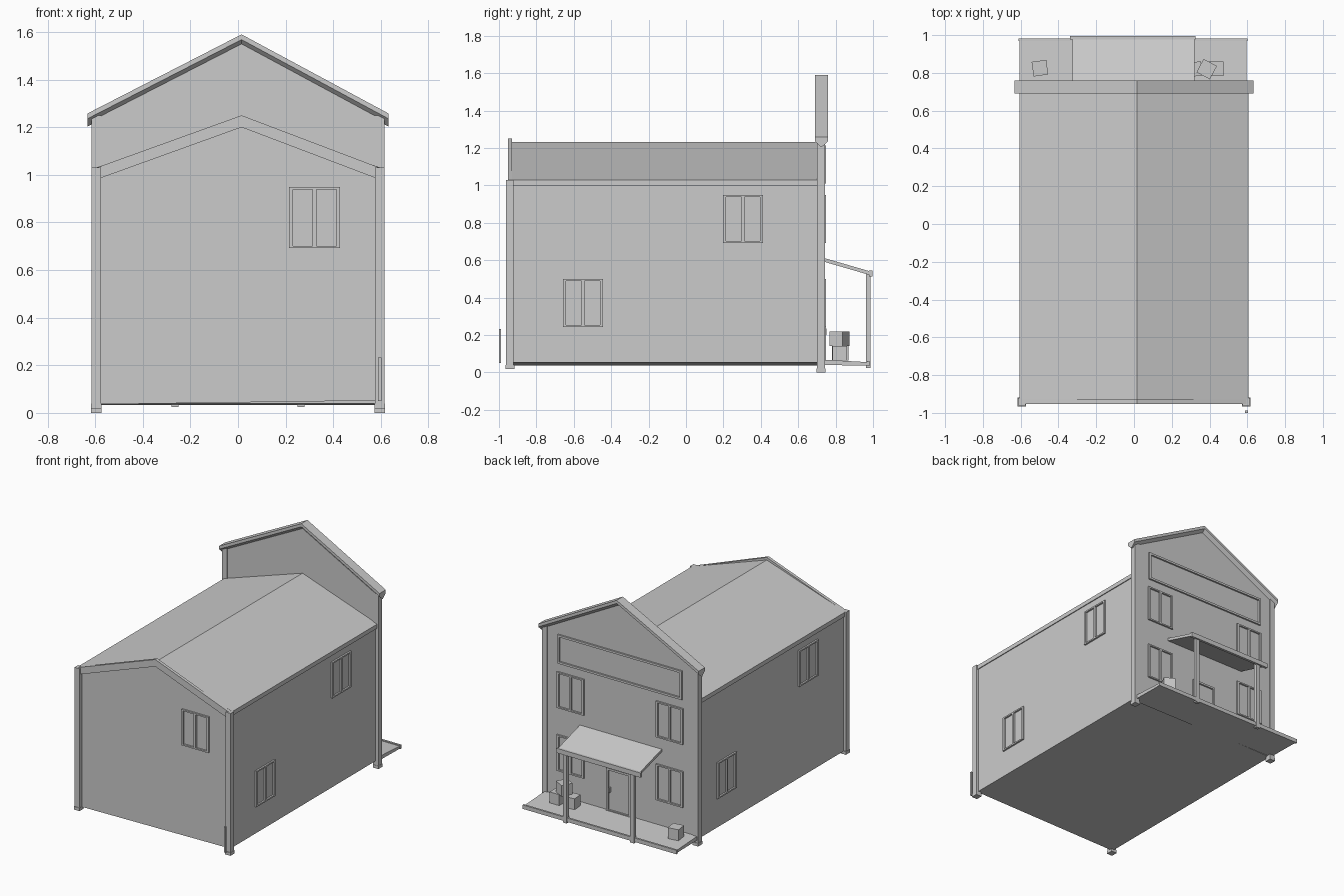
import bpy, bmesh
from math import radians
from mathutils import Matrix, Vector

cube = bpy.data.objects.get("Cube")
if cube:
    bpy.data.objects.remove(cube, do_unlink=True)

grey = bpy.data.materials.new("plain grey")
grey.use_nodes = True
colour = (0.6, 0.6, 0.6, 1)
grey.diffuse_color = colour
grey.node_tree.nodes["Principled BSDF"].inputs["Base Color"].default_value = colour


def finish(name, bm):
    bmesh.ops.recalc_face_normals(bm, faces=bm.faces)
    mesh = bpy.data.meshes.new(name)
    bm.to_mesh(mesh)
    bm.free()
    mesh.materials.append(grey)
    obj = bpy.data.objects.new(name, mesh)
    bpy.context.collection.objects.link(obj)
    return obj


def loft(name, ring_a, ring_b):
    """Solid between two matching outlines."""
    bm = bmesh.new()
    a = [bm.verts.new(p) for p in ring_a]
    b = [bm.verts.new(p) for p in ring_b]
    bm.faces.new(a)
    bm.faces.new(b)
    n = len(a)
    for i in range(n):
        j = (i + 1) % n
        bm.faces.new((a[i], a[j], b[j], b[i]))
    return finish(name, bm)


def add_box(bm, x, y, z, turn=0):
    """Box from (min, max) ranges, turned about its own upright axis."""
    lo, hi = Vector((x[0], y[0], z[0])), Vector((x[1], y[1], z[1]))
    m = (Matrix.Translation((lo + hi) / 2) @ Matrix.Rotation(radians(turn), 4, "Z")
         @ Matrix.Diagonal((*(hi - lo), 1)))
    bmesh.ops.create_cube(bm, size=1, matrix=m)


def box(name, x, y, z, turn=0):
    bm = bmesh.new()
    add_box(bm, x, y, z, turn)
    return finish(name, bm)


def frame(name, centre, width, height, side, rail, yaw, mullion=True, depth=0.012):
    """Raised frame of bars; yaw 0 faces -y."""
    bm = bmesh.new()
    w, h, d = width / 2, height / 2, (-depth, 0.004)
    for s in (-1, 1):
        add_box(bm, sorted((s * w, s * (w - side))), d, (-h, h))
        add_box(bm, (side - w, w - side), d, sorted((s * h, s * (h - rail))))
    if mullion:
        add_box(bm, (-side / 2, side / 2), d, (rail - h, h - rail))
    bm.transform(Matrix.Translation(centre) @ Matrix.Rotation(radians(yaw), 4, "Z"))
    return finish(name, bm)


def chevron(name, half, eave, peak, y0, y1, t0, t1, mid=0.015):
    """Gable-shaped band; its thickness can change from y0 to y1."""
    def ring(y, t):
        top = [(-half, y, eave), (mid, y, peak), (half, y, eave)]
        return top + [(x, y, z - t) for x, y, z in reversed(top)]
    return loft(name, ring(y0, t0), ring(y1, t1))


# Main body with a slightly sloping underside
def body_ring(y):
    return [(-0.595, y, 0.036), (0.595, y, 0.052), (0.595, y, 1.02),
            (0.015, y, 1.215), (-0.595, y, 1.02)]


loft("main_body", body_ring(-0.935), body_ring(0.715))
chevron("main_roof", 0.605, 1.028, 1.232, -0.93, 0.71, 0.03, 0.03)
chevron("rear_gable_trim", 0.595, 1.03, 1.25, -0.952, -0.93, 0.05, 0.05)


# Tall false front wall with its own little roof
def facade_ring(y):
    return [(-0.59, y, 0.04), (0.59, y, 0.04), (0.59, y, 1.24),
            (0.015, y, 1.55), (-0.59, y, 1.24)]


loft("facade_wall", facade_ring(0.705), facade_ring(0.737))
chevron("facade_roof_inner", 0.632, 1.258, 1.59, 0.69, 0.724, 0.022, 0.055)
chevron("facade_roof_outer", 0.632, 1.258, 1.59, 0.724, 0.76, 0.055, 0.022)

# Corner posts and feet
for side, s in (("left", 1), ("right", -1)):
    xs = sorted((s * 0.575, s * 0.615))
    foot = sorted((s * 0.573, s * 0.617))
    box("rear_post_" + side, xs, (-0.962, -0.922), (0.025, 1.03))
    box("rear_foot_" + side, foot, (-0.966, -0.918), (0.018, 0.04))
    box("facade_post_" + side, xs, (0.7, 0.742), (0.02, 1.25))
    box("facade_foot_" + side, foot, (0.698, 0.745), (0, 0.022))

# Windows: two floors on the facade, two per side wall, one at the rear
LOW, HIGH = 0.372, 0.82


def window(name, x, y, z, yaw):
    frame(name, (x, y, z), 0.214, 0.256, 0.016, 0.01, yaw)


for floor, z in (("lower", LOW), ("upper", HIGH)):
    window("facade_window_left_" + floor, 0.39, 0.737, z, 180)
    window("facade_window_right_" + floor, -0.39, 0.737, z, 180)
window("side_window_left_lower", 0.595, -0.55, LOW, 90)
window("side_window_left_upper", 0.595, 0.305, HIGH, 90)
window("side_window_right_lower", -0.595, 0.4, LOW, -90)
window("side_window_right_upper", -0.595, -0.52, HIGH, -90)
window("rear_window", 0.322, -0.935, HIGH, 0)

# Blank sign board and door
frame("sign_frame", (0, 0.737, 1.112), 0.98, 0.205, 0.015, 0.015, 180, False)
frame("door_frame", (0.01, 0.737, 0.215), 0.19, 0.31, 0.014, 0.014, 180, False)
box("door_handle", (0.075, 0.085), (0.735, 0.752), (0.2, 0.235))


# Porch deck, gently sloping outward
def deck_ring(x):
    return [(x, 0.735, 0.04), (x, 0.735, 0.068), (x, 0.97, 0.055), (x, 0.97, 0.036)]


loft("porch_deck", deck_ring(-0.605), deck_ring(0.595))
box("porch_deck_edge", (-0.612, 0.6), (0.968, 0.982), (0.034, 0.062))


# Porch roof with a front edge and two posts
def awning_ring(x):
    return [(x, 0.737, 0.592), (x, 0.737, 0.612), (x, 0.985, 0.54), (x, 0.985, 0.52)]


loft("porch_roof", awning_ring(-0.325), awning_ring(0.32))
box("porch_roof_edge", (-0.34, 0.325), (0.978, 0.996), (0.512, 0.545))
for side, x in (("left", 0.265), ("right", -0.265)):
    box("porch_post_" + side, (x - 0.015, x + 0.015), (0.962, 0.986), (0.024, 0.53))

# Crates on the porch
def crate(name, x, y, z, size, turn):
    h = size / 2
    box(name, (x - h, x + h), (y - h, y + h), (z, z + 0.078), turn)


crate("crate_stack_outer", 0.435, 0.822, 0.064, 0.076, 0)
crate("crate_stack_inner", 0.32, 0.82, 0.064, 0.076, 4)
crate("crate_stack_top", 0.385, 0.82, 0.142, 0.08, -28)
crate("crate_single", -0.498, 0.825, 0.064, 0.078, 8)

# Thin stake standing off the rear corner
box("stake", (0.588, 0.603), (-1.0, -0.988), (0.05, 0.232))
